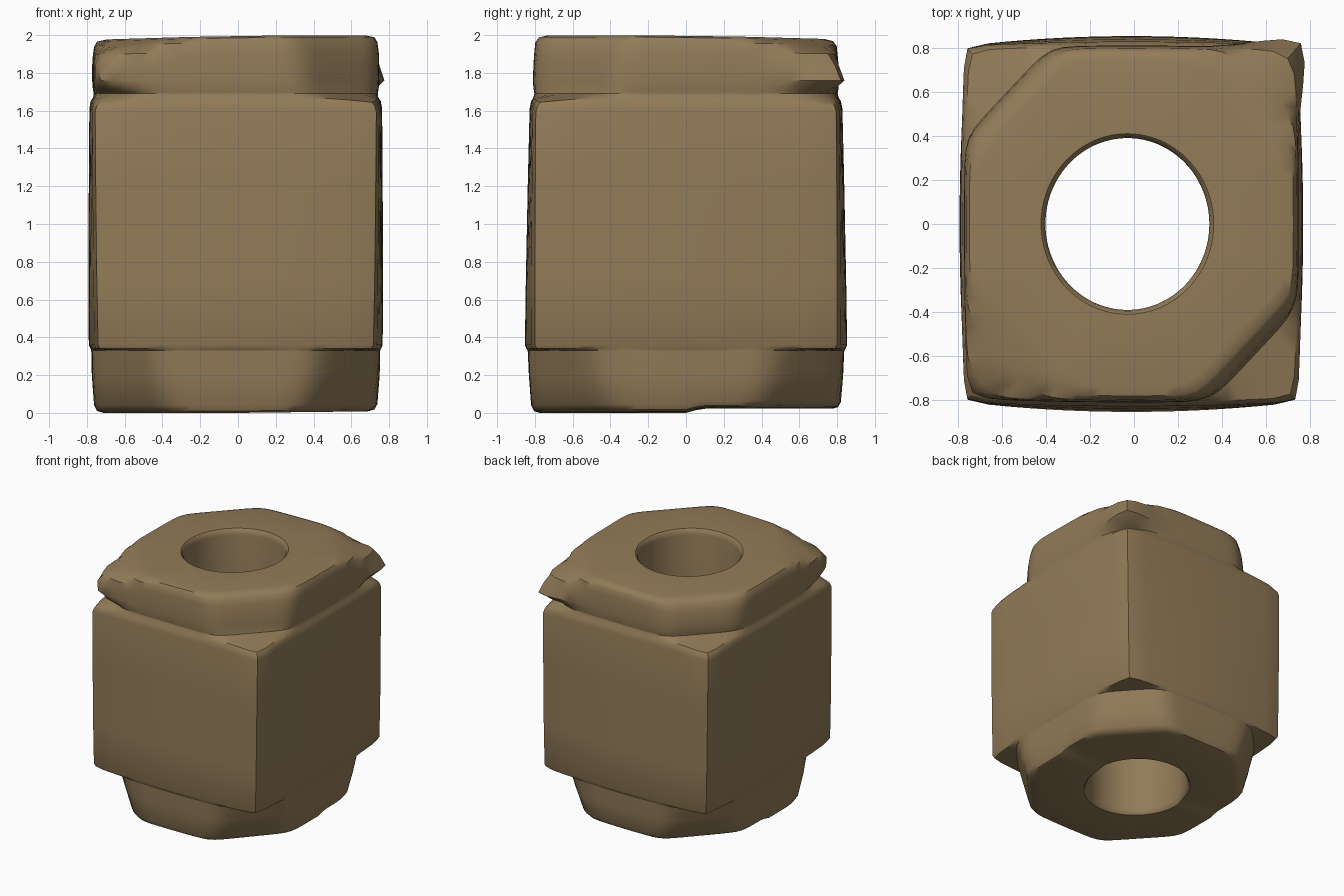
import bpy, math

if "Cube" in bpy.data.objects:
    bpy.data.objects.remove(bpy.data.objects["Cube"])

N = 96
CX = -0.012          # slight sideways offset of the outline

clay = bpy.data.materials.new("brown clay")
clay.diffuse_color = (0.29, 0.2, 0.098, 1)
clay.use_nodes = True
clay.node_tree.nodes["Principled BSDF"].inputs["Base Color"].default_value = clay.diffuse_color


def tilt(x, y, z):
    """Uneven end faces: sloped top, stepped underside."""
    if z > 1.86:
        z += 0.016 * x - 0.013 * y
    elif z < 0.2:
        step = min(max((y + 0.0) / 0.08, 0), 1)
        z += (0.2 - z) / 0.2 * (0.022 * step + 0.012 * max(x, 0))
    return (x, y, z)


def outline(z, hx, hy, corners, p=30, bulge=0.02, drop=0.0):
    """Rounded box ring; corners = cut per quadrant (back right, back left,
    front left, front right), 2.2 is full, more makes a projecting ear."""
    ring = []
    for i in range(N):
        t = 2 * math.pi * i / N
        c, s = math.cos(t), math.sin(t)
        ac, as_ = abs(c), abs(s)
        cut = corners[int(i / (N / 4)) % 4]
        lim = min(cut, 2.2)
        r = (ac ** p + as_ ** p + ((ac + as_) / lim) ** p) ** (-1 / p)
        r *= 1 + max(0, cut - 2.2) * abs(math.sin(2 * t)) ** 12
        u, v = r * c, r * s
        x = CX + hx * u * (1 - bulge * v * v)
        y = hy * v * (1 - bulge * u * u)
        ring.append(tilt(x, y, z - drop * (u * v) ** 4))
    return ring


def bore_ring(z, grow=0.0):
    return [tilt(-0.03 + (0.372 + grow) * math.cos(2 * math.pi * i / N),
                 (0.39 + grow) * math.sin(2 * math.pi * i / N), z)
            for i in range(N)]


def loft(name, rings, angle=40):
    verts = [p for r in rings for p in r]
    faces = []
    for k in range(len(rings) - 1):
        for i in range(N):
            j = (i + 1) % N
            faces.append((k * N + i, k * N + j, (k + 1) * N + j, (k + 1) * N + i))
    me = bpy.data.meshes.new(name)
    me.from_pydata(verts, [], faces)
    me.materials.append(clay)
    ob = bpy.data.objects.new(name, me)
    bpy.context.collection.objects.link(ob)
    bpy.context.view_layer.objects.active = ob
    ob.select_set(True)
    bpy.ops.object.shade_smooth_by_angle(angle=math.radians(angle))
    ob.select_set(False)
    return ob


full = (2.2,) * 4
foot = (1.6, 1.6, 1.58, 1.6)
low = (1.45, 1.45, 1.45, 1.45)
neck = (1.75, 1.5, 1.7, 1.5)

# lower collar: flat underside, rounded edge, flared wall
loft("lower_collar", [
    bore_ring(0.0, 0.02),
    outline(0.0, 0.70, 0.775, low),
    outline(0.01, 0.735, 0.805, low),
    outline(0.04, 0.75, 0.82, (1.48,) * 4),
    outline(0.2, 0.762, 0.832, (1.54,) * 4),
    outline(0.33, 0.765, 0.838, foot),
])

# square body with a ledge above and below
loft("square_body", [
    outline(0.33, 0.765, 0.838, foot),
    outline(0.34, 0.768, 0.845, full, 40, 0.05),
    outline(0.36, 0.778, 0.853, full, 44, 0.05),
    outline(0.7, 0.78, 0.848, full, 50, 0.045),
    outline(1.2, 0.778, 0.838, full, 50, 0.035),
    outline(1.61, 0.775, 0.828, full, 44, 0.025, 0.02),
    outline(1.65, 0.768, 0.82, full, 40, 0.025, 0.03),
    outline(1.67, 0.755, 0.808, (2.1,) * 4, 36, 0.025, 0.03),
    outline(1.69, 0.752, 0.803, neck),
])

# upper collar: cut on two corners, projecting ears on the other two
loft("upper_collar", [
    outline(1.69, 0.752, 0.803, neck),
    outline(1.72, 0.757, 0.808, (2.2, 1.5, 1.85, 1.48)),
    outline(1.76, 0.760, 0.810, (2.26, 1.5, 1.98, 1.47)),
    outline(1.84, 0.760, 0.808, (2.22, 1.49, 2.02, 1.46)),
    outline(1.9, 0.757, 0.803, (1.95, 1.48, 1.85, 1.44)),
    outline(1.95, 0.75, 0.798, (1.6, 1.46, 1.55, 1.42)),
    outline(1.975, 0.735, 0.78, (1.45, 1.44, 1.4, 1.4)),
    outline(1.985, 0.69, 0.74, (1.42, 1.42, 1.35, 1.38)),
    bore_ring(1.985, 0.02),
])

# round bore through the middle
loft("bore", [
    bore_ring(1.985, 0.02),
    bore_ring(1.97, 0.006),
    bore_ring(1.94),
    bore_ring(1.0),
    bore_ring(0.05),
    bore_ring(0.015, 0.006),
    bore_ring(0.0, 0.02),
], 50)
